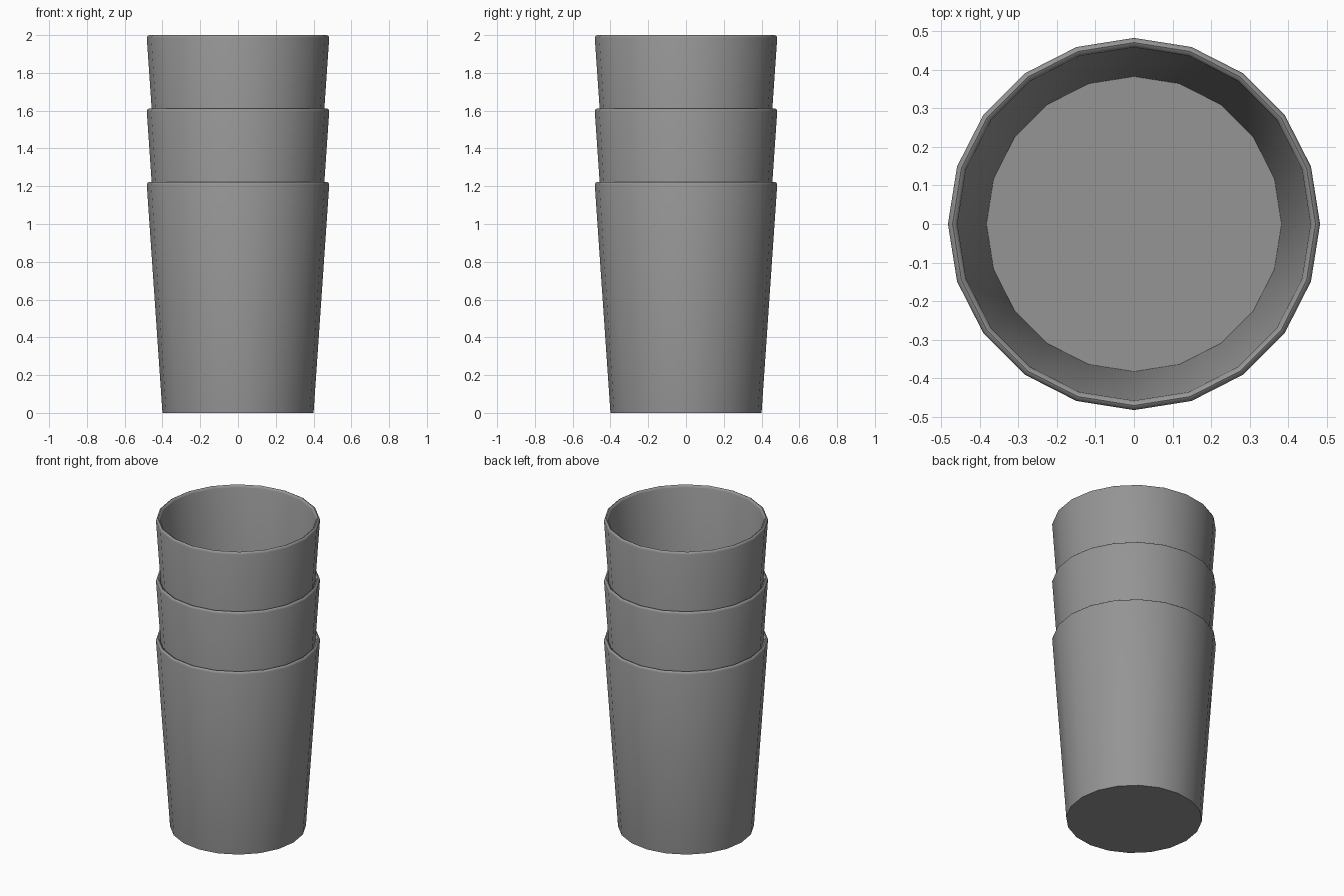
import bpy
import math

if "Cube" in bpy.data.objects:
    bpy.data.objects.remove(bpy.data.objects["Cube"], do_unlink=True)

SIDES = 20
STEP = 0.389          # height each nested cup rises above the one below

# One plain grey for every cup
grey = bpy.data.materials.new("matte_grey")
grey.use_nodes = True
colour = (0.3, 0.3, 0.3, 1.0)
grey.diffuse_color = colour
grey.node_tree.nodes["Principled BSDF"].inputs["Base Color"].default_value = colour

# Cup wall from outer base, over the rounded rim, down to the inner floor
PROFILE = [(0.4, 0.0), (0.483, 1.208), (0.479, 1.218), (0.471, 1.222),
           (0.463, 1.218), (0.4585, 1.208), (0.383, 0.022)]


def make_cup(name, base):
    verts = []
    for radius, z in PROFILE:
        for i in range(SIDES):
            a = math.tau * i / SIDES
            verts.append((radius * math.cos(a), radius * math.sin(a), base + z))
    faces = [tuple(reversed(range(SIDES)))]          # underside
    for ring in range(len(PROFILE) - 1):
        low, high = ring * SIDES, (ring + 1) * SIDES
        for i in range(SIDES):
            j = (i + 1) % SIDES
            faces.append((low + i, low + j, high + j, high + i))
    faces.append(tuple(range(len(verts) - SIDES, len(verts))))   # inner floor
    mesh = bpy.data.meshes.new(name)
    mesh.from_pydata(verts, [], faces)
    mesh.materials.append(grey)
    cup = bpy.data.objects.new(name, mesh)
    bpy.context.collection.objects.link(cup)
    # Smooth wall and rim, crisp edges at the base and floor
    bpy.ops.object.select_all(action="DESELECT")
    cup.select_set(True)
    bpy.context.view_layer.objects.active = cup
    bpy.ops.object.shade_smooth_by_angle(angle=math.radians(50))


for index, name in enumerate(("bottom_cup", "middle_cup", "top_cup")):
    make_cup(name, index * STEP)
